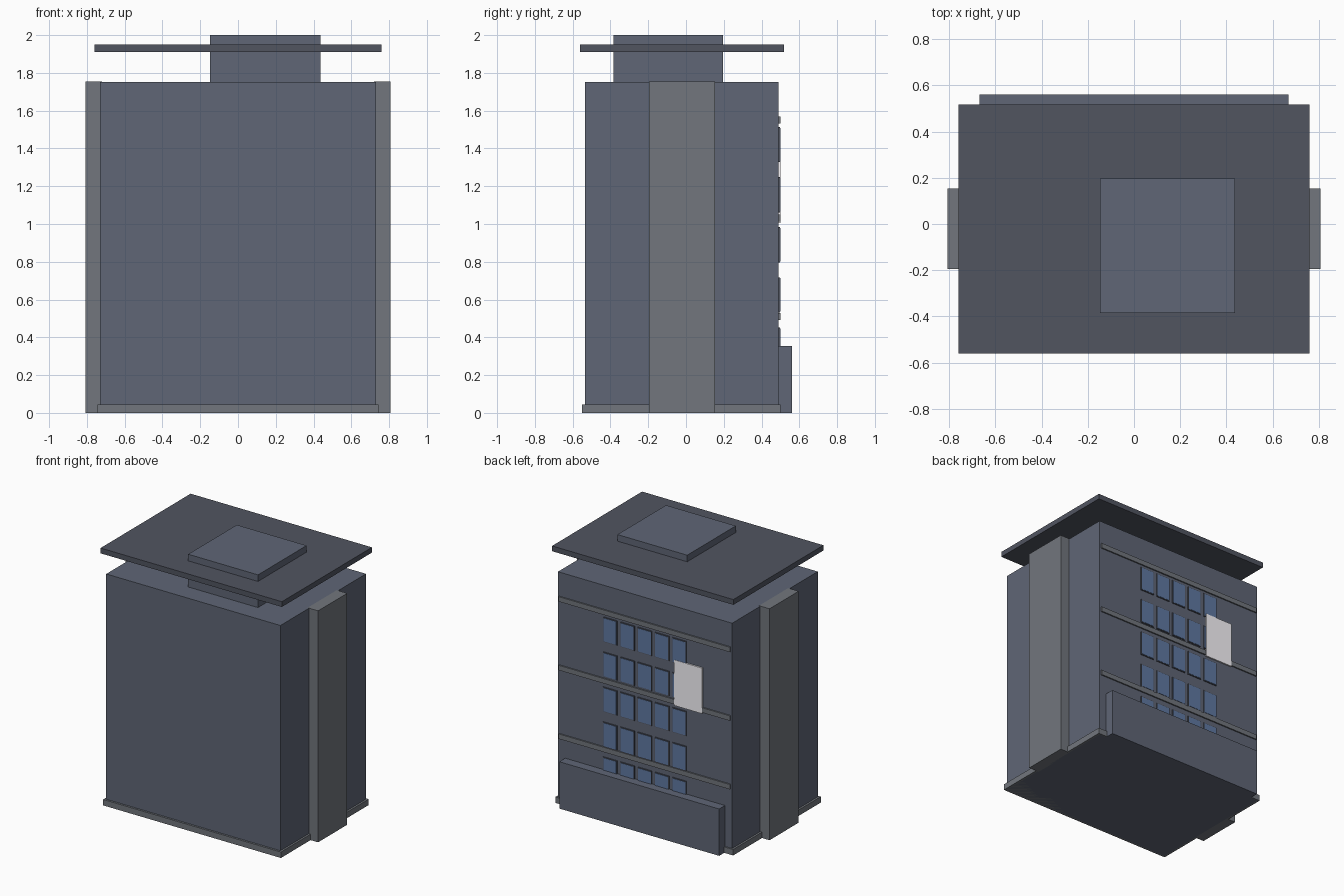
import bpy, bmesh
from mathutils import Vector

if "Cube" in bpy.data.objects:
    bpy.data.objects.remove(bpy.data.objects["Cube"])


def material(name, rgb):
    m = bpy.data.materials.new(name)
    m.diffuse_color = (*rgb, 1)
    m.use_nodes = True
    m.node_tree.nodes["Principled BSDF"].inputs["Base Color"].default_value = m.diffuse_color
    return m


WALL = material("wall_slate", (0.115, 0.133, 0.18))
ROOF = material("roof_dark", (0.082, 0.090, 0.118))
STONE = material("stone_grey", (0.168, 0.182, 0.205))
GLASS = material("glass_blue", (0.115, 0.19, 0.36))
PALE = material("pale_panel", (0.95, 0.93, 0.97))


def boxes(name, spans, mat):
    """One object made of boxes, each (x0, x1, y0, y1, z0, z1)."""
    bm = bmesh.new()
    for x0, x1, y0, y1, z0, z1 in spans:
        verts = bmesh.ops.create_cube(bm, size=1)["verts"]
        bmesh.ops.scale(bm, verts=verts, vec=(x1 - x0, y1 - y0, z1 - z0))
        bmesh.ops.translate(bm, verts=verts,
                            vec=Vector((x0 + x1, y0 + y1, z0 + z1)) / 2)
    mesh = bpy.data.meshes.new(name)
    bm.to_mesh(mesh)
    bm.free()
    mesh.materials.append(mat)
    obj = bpy.data.objects.new(name, mesh)
    bpy.context.collection.objects.link(obj)
    return obj


BACK = 0.49   # plane of the back wall

# Main block, plinth and low rear annex
boxes("main_block", [(-0.73, 0.73, -0.535, BACK, 0, 1.752)], WALL)
boxes("plinth", [(-0.745, 0.745, -0.55, 0.50, 0, 0.045)], STONE)
boxes("rear_annex", [(-0.67, 0.67, BACK, 0.56, 0, 0.355)], WALL)

# Side shafts, full height on both ends
for side, x0, x1 in (("left", -0.808, -0.72), ("right", 0.72, 0.808)):
    boxes(side + "_shaft", [(x0, x1, -0.195, 0.154, 0, 1.754)], STONE)

# Penthouse passing through the floating roof slab
boxes("penthouse", [(-0.148, 0.437, -0.385, 0.197, 1.75, 2.0)], WALL)
boxes("roof_slab", [(-0.76, 0.76, -0.56, 0.518, 1.91, 1.95)], ROOF)

# Horizontal ledges across the back wall
boxes("ledges", [(-0.718, 0.718, BACK - 0.01, 0.50, z - 0.037, z)
                 for z in (1.57, 1.05, 0.53)], STONE)

# Five by five windows on the back: frames with slightly proud panes
centres = [(0.145 * (c - 2), 0.36 + 0.265 * r)
           for c in range(5) for r in range(5)]


def window_boxes(w, h, y):
    return [(x - w / 2, x + w / 2, BACK - 0.01, y, z - h / 2, z + h / 2)
            for x, z in centres]


boxes("window_frames", window_boxes(0.118, 0.186, 0.497), ROOF)
boxes("window_panes", window_boxes(0.108, 0.176, 0.499), GLASS)

# Pale panel mounted over the right-hand windows
boxes("wall_panel", [(-0.485, -0.25, BACK, 0.501, 1.005, 1.35)], PALE)
